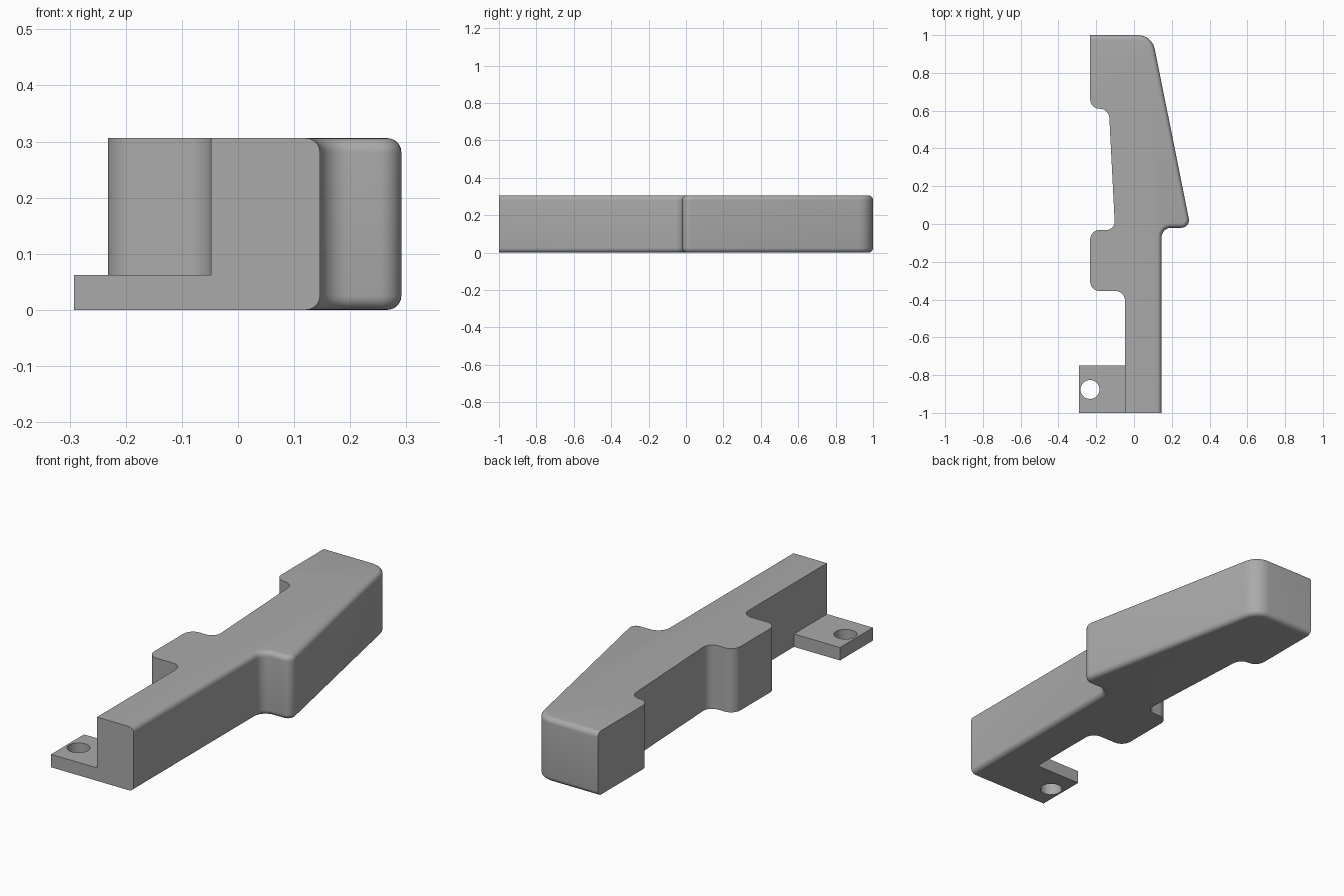
import bpy, bmesh, math
from mathutils import Vector

HEIGHT = 0.306
TAB_HEIGHT = 0.062
EDGE_RADIUS = 0.025

if "Cube" in bpy.data.objects:
    bpy.data.objects.remove(bpy.data.objects["Cube"])

grey = bpy.data.materials.new("plain grey")
grey.use_nodes = True
grey.diffuse_color = (0.4, 0.4, 0.4, 1)
grey.node_tree.nodes["Principled BSDF"].inputs["Base Color"].default_value = (0.4, 0.4, 0.4, 1)


def rounded_outline(corners, steps=8):
    """Turn (x, y, radius) corners into points with a tangent arc at each one."""
    points = []
    for i, (x, y, r) in enumerate(corners):
        corner = Vector((x, y))
        if r == 0:
            points.append(corner)
            continue
        to_prev = (Vector(corners[i - 1][:2]) - corner).normalized()
        to_next = (Vector(corners[(i + 1) % len(corners)][:2]) - corner).normalized()
        half = to_prev.angle(to_next) / 2
        centre = corner + (to_prev + to_next).normalized() * r / math.sin(half)
        start = corner + to_prev * r / math.tan(half) - centre
        end = corner + to_next * r / math.tan(half) - centre
        sweep = math.pi - 2 * half
        for k in range(steps + 1):
            t = k / steps
            arc = start * math.sin((1 - t) * sweep) + end * math.sin(t * sweep)
            points.append(centre + arc / math.sin(sweep))
    return points


def extrude_outline(name, points, z0, z1, is_soft=None):
    """Solid from an outline; rim edges passing is_soft are rounded."""
    bm = bmesh.new()
    base = bm.faces.new([bm.verts.new((p.x, p.y, z0)) for p in points])
    grown = bmesh.ops.extrude_face_region(bm, geom=[base])["geom"]
    for v in grown:
        if isinstance(v, bmesh.types.BMVert):
            v.co.z = z1
    bmesh.ops.recalc_face_normals(bm, faces=bm.faces[:])
    if is_soft:
        rim = []
        for e in bm.edges:
            if abs(e.verts[0].co.z - e.verts[1].co.z) > 0.01:
                continue
            side = min(e.link_faces, key=lambda f: abs(f.normal.z))
            if is_soft((e.verts[0].co + e.verts[1].co) / 2, side.normal):
                rim.append(e)
        bmesh.ops.bevel(bm, geom=rim, offset=EDGE_RADIUS, segments=6,
                        profile=0.5, affect='EDGES', clamp_overlap=False)
    mesh = bpy.data.meshes.new(name)
    bm.to_mesh(mesh)
    bm.free()
    mesh.materials.append(grey)
    obj = bpy.data.objects.new(name, mesh)
    bpy.context.collection.objects.link(obj)
    return obj


def combine(target, other, operation):
    """Apply a boolean and discard the helper solid."""
    mod = target.modifiers.new("combine", 'BOOLEAN')
    mod.object, mod.operation, mod.solver = other, operation, 'EXACT'
    bpy.context.view_layer.objects.active = target
    bpy.ops.object.modifier_apply(modifier=mod.name)
    bpy.data.objects.remove(other)


# Main bar: stem, shoulder, tapering head and two pads on the right side
bar_corners = [
    (-0.048, -1, 0), (0.146, -1, 0),
    (0.146, -0.02, 0.05), (0.3, -0.02, 0.04),
    (0.095, 1, 0.09), (-0.232, 1, 0),
    (-0.232, 0.61, 0.05), (-0.133, 0.61, 0.05),
    (-0.1, -0.032, 0.045), (-0.232, -0.032, 0.05),
    (-0.232, -0.355, 0.05), (-0.048, -0.355, 0.05),
]


def outer_side(mid, normal):
    """The left side from the front round to the back end."""
    return mid.y > 0.99 or mid.x > 0.1 or (mid.x > 0 and mid.y > 0.8)


bracket = extrude_outline("bracket_bar", rounded_outline(bar_corners), 0, HEIGHT, outer_side)

# Low mounting tab, overlapping the bar a little so that they fuse
tab_outline = [Vector(p) for p in ((-0.292, -1), (0, -1), (0, -0.75), (-0.292, -0.75))]
combine(bracket, extrude_outline("mounting_tab", tab_outline, 0, TAB_HEIGHT), 'UNION')

# Screw hole through the tab
circle = [Vector((-0.233 + 0.05 * math.cos(a), -0.876 + 0.05 * math.sin(a)))
          for a in (math.tau * k / 32 for k in range(32))]
combine(bracket, extrude_outline("hole_cutter", circle, -0.1, 0.2), 'DIFFERENCE')

# Smooth the rounded surfaces, keep the corners crisp
bpy.ops.object.select_all(action='DESELECT')
bracket.select_set(True)
bpy.context.view_layer.objects.active = bracket
bpy.ops.object.shade_smooth_by_angle(angle=math.radians(30))
